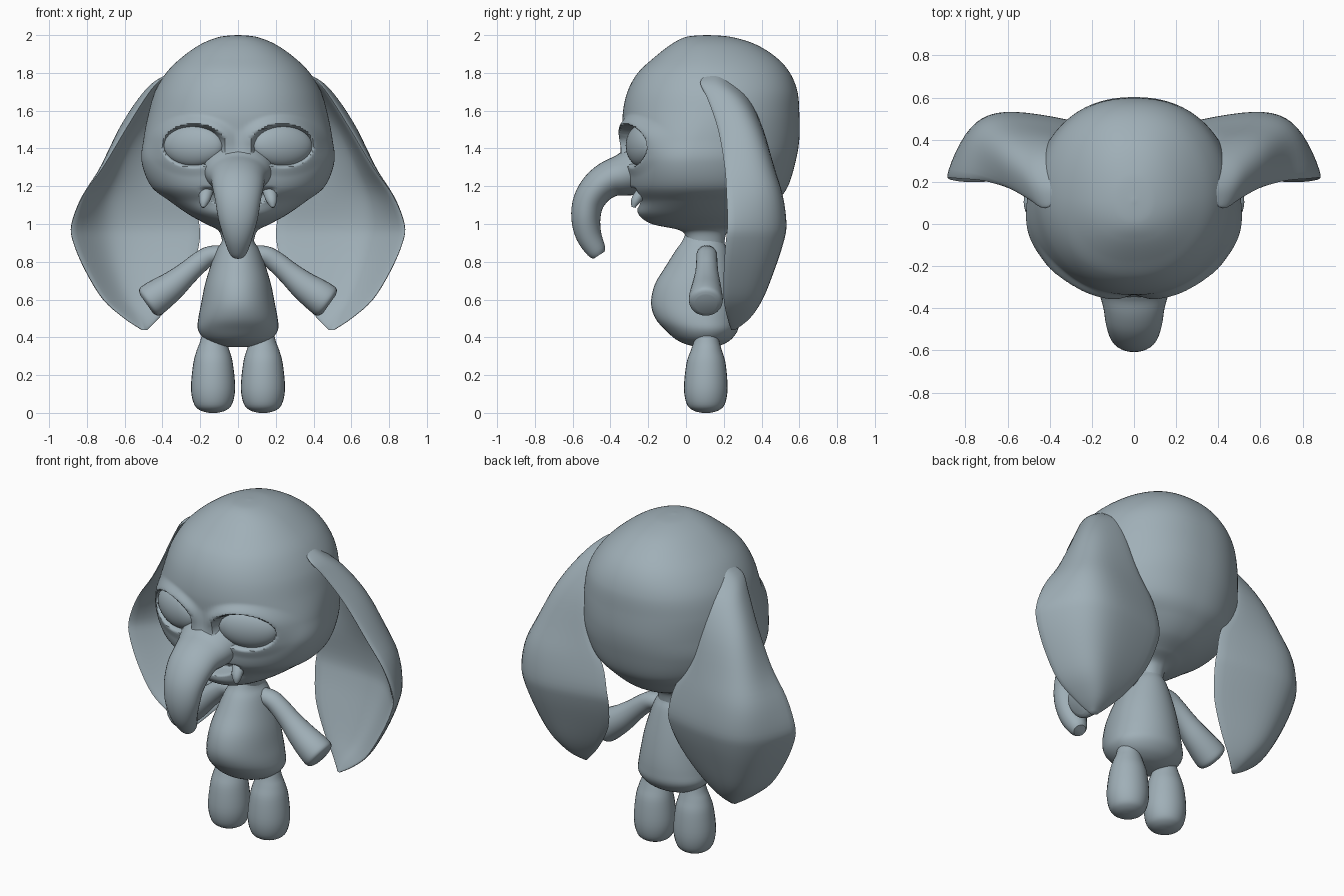
import bpy, bmesh, math
from mathutils import Vector

skin = bpy.data.materials.new("blue_grey")
skin.diffuse_color = (0.35, 0.43, 0.475, 1)


def smooth_rows(rows, steps):
    """Catmull-Rom interpolation of a table of numbers."""
    out, n = [], len(rows)
    for i in range(n - 1):
        a, b, c, d = (rows[max(0, min(n - 1, i + k))] for k in (-1, 0, 1, 2))
        for s in range(steps):
            t = s / steps
            out.append([0.5 * (2 * q + (r - p) * t + (2 * p - 5 * q + 4 * r - w) * t * t
                               + (3 * q - p - 3 * r + w) * t ** 3)
                        for p, q, r, w in zip(a, b, c, d)])
    return out + [list(rows[-1])]


def loft(name, rings):
    """Closed skin over a list of equally sized point rings."""
    bm = bmesh.new()
    vs = [[bm.verts.new(p) for p in ring] for ring in rings]
    n = len(vs[0])
    for a, b in zip(vs, vs[1:]):
        for i in range(n):
            j = (i + 1) % n
            bm.faces.new((a[i], a[j], b[j], b[i]))
    bm.faces.new(vs[0])
    bm.faces.new(vs[-1])
    bmesh.ops.recalc_face_normals(bm, faces=bm.faces)
    me = bpy.data.meshes.new(name)
    bm.to_mesh(me)
    bm.free()
    me.materials.append(skin)
    ob = bpy.data.objects.new(name, me)
    bpy.context.collection.objects.link(ob)
    return ob


def stacked(rows, steps, seg, x=0.0, square=1.0):
    """Rings stacked in z; row = z, half width, centre y, front depth, back depth."""
    rings = []
    for z, rx, yc, f, b in smooth_rows(rows, steps):
        ring = []
        for i in range(seg):
            a = 2 * math.pi * i / seg
            c, s = math.cos(a), math.sin(a)
            c = math.copysign(abs(c) ** square, c)
            ring.append(Vector((x + rx * c, yc + s * (b if s > 0 else f), z)))
        rings.append(ring)
    return rings


def tube(rows, side, steps, seg):
    """Rings along a path; row = x, y, z, radius along side, radius across."""
    pts = smooth_rows(rows, steps)
    rings = []
    for i, p in enumerate(pts):
        q0, q1 = pts[max(0, i - 1)], pts[min(len(pts) - 1, i + 1)]
        across = (Vector(q1[:3]) - Vector(q0[:3])).cross(side).normalized()
        rings.append([Vector(p[:3]) + side * p[3] * math.cos(a) + across * p[4] * math.sin(a)
                      for a in (2 * math.pi * k / seg for k in range(seg))])
    return rings


def ease(t):
    t = max(0, min(1, t))
    return t * t * (3 - 2 * t)


# Head with eye sockets, brow rims, a raised trunk root and an open mouth
head = stacked([
    (2.00, .01, .11, .01, .01), (1.99, .10, .11, .11, .13), (1.95, .20, .11, .19, .26),
    (1.88, .30, .12, .29, .36), (1.80, .38, .13, .385, .42), (1.70, .44, .14, .45, .45),
    (1.58, .475, .12, .455, .48), (1.45, .50, .06, .39, .54), (1.33, .51, .03, .345, .55),
    (1.20, .46, .04, .34, .50), (1.12, .36, .05, .31, .43), (1.05, .26, .06, .31, .34),
    (1.00, .17, .08, .26, .22), (.96, .10, .10, .12, .12), (.88, .08, .10, .10, .10)],
    16, 180, square=.88)
for ring in head:
    for p in ring:
        if p.y > -.05:
            continue
        v = (p.z - 1.415) / .11
        d = math.hypot((abs(p.x) - .235) / .16, v)
        sink = ease((1.05 - d) / .22)
        rim = (.008 + .022 * ease((v + .6) / 1.4)) * ease((1.55 - d) / .5)
        root = math.exp(-(p.x / .10) ** 2 - ((p.z - 1.28) / .10) ** 2)
        mouth = ease((1 - math.hypot(p.x / .21, (p.z - 1.135 - 1.2 * p.x ** 2) / .055)) / .5)
        p.y += .055 * sink - rim * (1 - sink) - .06 * root * (1 - sink) + .09 * mouth
loft("head", head)

# Trunk
loft("trunk", tube([
    (0, -.16, 1.30, .20, .165), (0, -.25, 1.285, .19, .14), (0, -.33, 1.26, .165, .113),
    (0, -.40, 1.24, .145, .098), (0, -.465, 1.195, .135, .09), (0, -.515, 1.12, .12, .083),
    (0, -.53, 1.03, .105, .077), (0, -.515, .94, .08, .068), (0, -.475, .86, .052, .052),
    (0, -.46, .835, .035, .035)], Vector((1, 0, 0)), 4, 32))

# Torso
loft("torso", stacked([
    (.98, .07, .10, .09, .09), (.91, .085, .10, .12, .10), (.86, .115, .10, .155, .12),
    (.78, .145, .10, .205, .14), (.68, .175, .10, .265, .16), (.58, .195, .10, .285, .175),
    (.50, .21, .10, .262, .18), (.44, .212, .11, .22, .165), (.39, .175, .11, .165, .13),
    (.36, .11, .11, .10, .08), (.348, .04, .11, .03, .03)], 4, 40))

# Ear rows: z, then x and y of outer edge, fold and inner edge, then half thickness
EAR = [
    (1.80, .35, .12, .34, .16, .30, .22, .015), (1.75, .425, .075, .41, .17, .34, .26, .035),
    (1.66, .495, .115, .48, .25, .37, .33, .045), (1.50, .595, .17, .57, .33, .38, .40, .05),
    (1.30, .715, .205, .64, .40, .33, .44, .05), (1.15, .82, .215, .67, .45, .24, .45, .05),
    (1.00, .88, .22, .67, .47, .205, .46, .05), (.90, .87, .21, .66, .455, .205, .44, .05),
    (.75, .805, .20, .63, .41, .245, .39, .048), (.60, .712, .20, .585, .355, .335, .34, .045),
    (.50, .60, .22, .53, .30, .42, .30, .035), (.44, .51, .24, .50, .25, .48, .26, .01)]


def ear_rings(s):
    rings = []
    for z, ox, oy, mx, my, ix, iy, t in smooth_rows(EAR, 4):
        o, m, i = Vector((ox, oy)), Vector((mx, my)), Vector((ix, iy))
        w = 2.5                                      # pulls the curve into the fold
        c = m + (m - (o + i) / 2) / w                # rational curve through the fold
        ring = []
        for k in range(40):
            a = 2 * math.pi * k / 40
            u = (1 - math.cos(a)) / 2
            b0, b1, b2 = (1 - u) ** 2, 2 * w * u * (1 - u), u * u
            p = (o * b0 + c * b1 + i * b2) / (b0 + b1 + b2)
            d = ((c - o) * (1 - u) + (i - c) * u).normalized()
            p += Vector((d.y, -d.x)) * t * math.sin(a)
            ring.append((s * p.x, p.y, z))
        rings.append(ring)
    return rings


for s, label in ((1, "left"), (-1, "right")):
    loft(label + "_ear", ear_rings(s))

    # Arm with a mitten-like blunt end
    loft(label + "_arm", tube([
        (s * .04, .11, .84, .05, .045), (s * .14, .11, .835, .055, .05),
        (s * .20, .11, .80, .056, .055), (s * .27, .11, .74, .062, .062),
        (s * .35, .108, .672, .077, .077), (s * .43, .105, .615, .089, .09),
        (s * .47, .105, .586, .086, .088), (s * .484, .105, .576, .058, .06)],
        Vector((0, 1, 0)), 4, 24))

    # Leg
    loft(label + "_leg", stacked([
        (.46, .05, .11, .05, .05), (.38, .068, .11, .068, .066), (.33, .087, .11, .085, .08),
        (.26, .105, .11, .108, .10), (.13, .117, .107, .118, .113), (.045, .10, .105, .10, .10),
        (.012, .065, .105, .065, .065), (0, .02, .105, .02, .02)], 4, 28, s * .132))

    # Small tusk under the trunk
    loft(label + "_tusk", tube([
        (s * .160, -.20, 1.19, .036, .033), (s * .170, -.24, 1.16, .036, .031),
        (s * .178, -.268, 1.12, .028, .025), (s * .184, -.278, 1.088, .01, .01)],
        Vector((1, 0, 0)), 3, 14))

    # Eyeball turned to follow the face
    bpy.ops.mesh.primitive_uv_sphere_add(segments=32, ring_count=18, radius=1,
                                         location=(s * .235, -.232, 1.415),
                                         rotation=(0, 0, s * math.radians(20)))
    eye = bpy.context.object
    eye.name = label + "_eye"
    eye.scale = (.168, .07, .112)
    eye.data.materials.append(skin)

# Smooth shading that keeps hard edges
bpy.ops.object.select_all(action='SELECT')
bpy.context.view_layer.objects.active = bpy.data.objects["head"]
bpy.ops.object.shade_smooth_by_angle(angle=math.radians(50))
